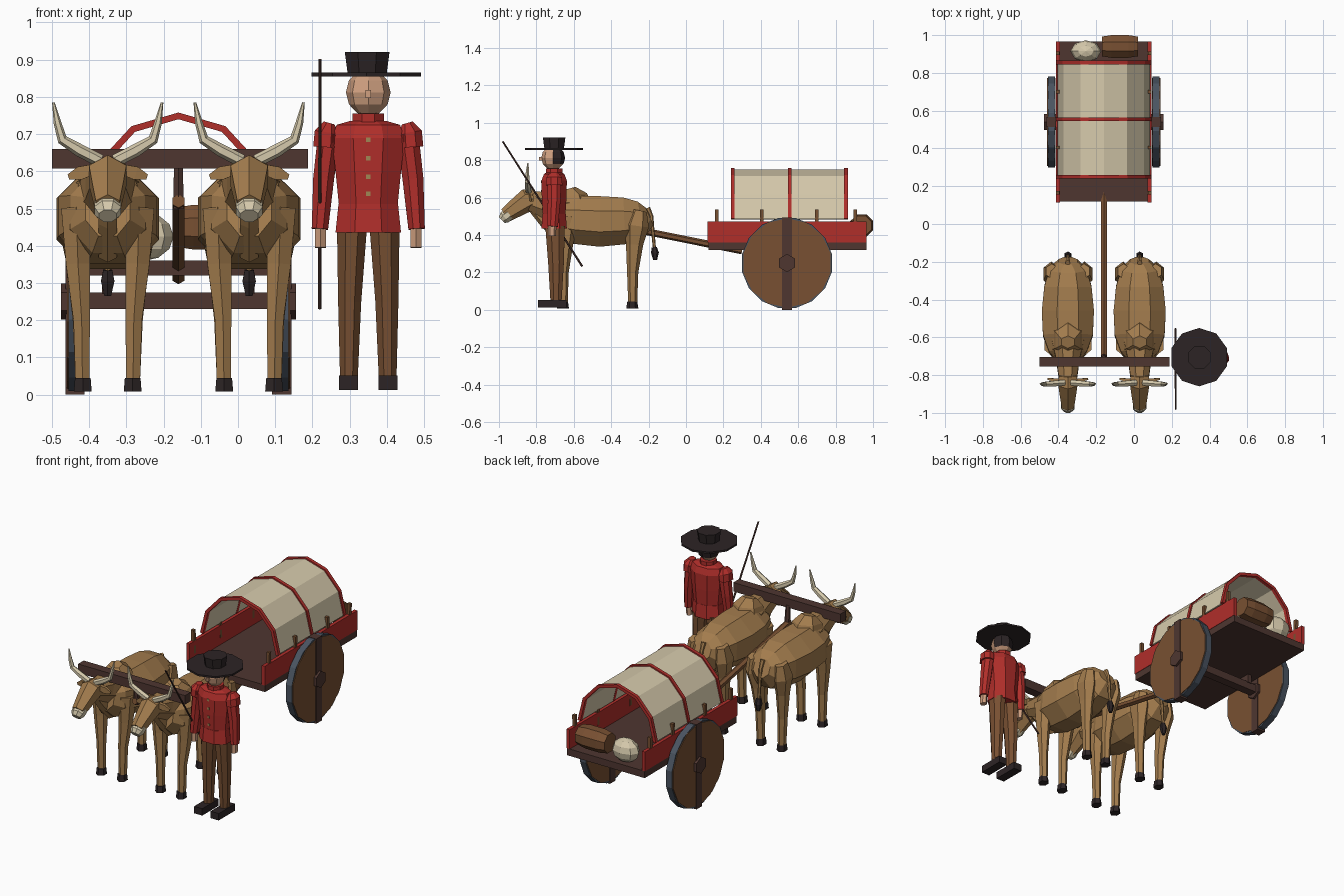
import bpy, bmesh, math
from mathutils import Vector


def mat(name, r, g, b):
    m = bpy.data.materials.new(name)
    lin = [((c / 255 + 0.055) / 1.055) ** 2.4 for c in (r, g, b)]
    m.diffuse_color = (*lin, 1)
    return m


RED = mat("red", 176, 46, 42)
CREAM = mat("cream", 214, 202, 172)
TAN = mat("tan_hide", 164, 125, 78)
WOOD = mat("brown_wood", 120, 80, 50)
DARK = mat("dark_wood", 78, 54, 48)
BLACK = mat("black", 44, 36, 37)
IRON = mat("iron", 74, 84, 97)
SKIN = mat("skin", 208, 160, 128)
BRASS = mat("brass", 160, 135, 85)
X, Y = Vector((1, 0, 0)), Vector((0, 1, 0))


def finish(name, bm, *mats):
    bmesh.ops.recalc_face_normals(bm, faces=bm.faces)
    me = bpy.data.meshes.new(name)
    bm.to_mesh(me)
    bm.free()
    for m in mats:
        me.materials.append(m)
    ob = bpy.data.objects.new(name, me)
    bpy.context.collection.objects.link(ob)
    return ob


def loft(name, rings, m, n=8, ref=X, off=(0, 0, 0)):
    """Faceted tube; each ring is (x, y, z, half width along ref, other half width)."""
    bm = bmesh.new()
    pts = [Vector(r[:3]) + Vector(off) for r in rings]
    loops = []
    for i, p in enumerate(pts):
        t = (pts[min(i + 1, len(pts) - 1)] - pts[max(i - 1, 0)]).normalized()
        u = (ref - t * ref.dot(t)).normalized()
        v = t.cross(u)
        a, b = rings[i][3], rings[i][-1]
        k = 1 / math.cos(math.pi / n)
        angs = [2 * math.pi * (j + 0.5) / n for j in range(n)]
        loops.append([bm.verts.new(p + u * a * k * math.cos(q) + v * b * k * math.sin(q)) for q in angs])
    for l0, l1 in zip(loops, loops[1:]):
        for j in range(n):
            bm.faces.new((l0[j], l0[(j + 1) % n], l1[(j + 1) % n], l1[j]))
    bm.faces.new(loops[0])
    bm.faces.new(loops[-1])
    return finish(name, bm, m)


def box(name, x0, x1, y0, y1, z0, z1, m):
    bm = bmesh.new()
    bmesh.ops.create_cube(bm, size=1)
    for v in bm.verts:
        v.co = ((x0 + x1) / 2 + v.co.x * (x1 - x0), (y0 + y1) / 2 + v.co.y * (y1 - y0),
                (z0 + z1) / 2 + v.co.z * (z1 - z0))
    return finish(name, bm, m)


def ball(name, c, r, m):
    bm = bmesh.new()
    bmesh.ops.create_uvsphere(bm, u_segments=8, v_segments=6, radius=1)
    for v in bm.verts:
        v.co = [c[i] + v.co[i] * r[i] for i in range(3)]
    return finish(name, bm, m)


def arch(name, y0, y1, rx, h, thick, m):
    """Half-ellipse cover in six flat steps."""
    bm = bmesh.new()
    rows = []
    for i in range(7):
        a = math.pi * i / 6
        rows.append([bm.verts.new((CX + rx * math.cos(a), y, 0.485 + h * math.sin(a))) for y in (y0, y1)])
    for p, q in zip(rows, rows[1:]):
        bm.faces.new((p[0], p[1], q[1], q[0]))
    ob = finish(name, bm, m)
    s = ob.modifiers.new("thickness", "SOLIDIFY")
    s.thickness, s.offset = thick, 0


# ---- cart ----
CX = -0.16
box("cart_bed", CX - 0.25, CX + 0.25, 0.12, 0.965, 0.32, 0.36, DARK)
box("axle", CX - 0.26, CX + 0.26, 0.515, 0.565, 0.23, 0.275, DARK)
arch("canvas_cover", 0.255, 0.855, 0.24, 0.26, 0.01, CREAM)
for i, y in enumerate((0.25, 0.555, 0.855)):
    arch(f"cover_hoop_{i}", y - 0.01, y + 0.01, 0.243, 0.264, 0.018, RED)
for s in (-1, 1):
    def sx(a):
        return CX + s * a
    box("side_board", sx(0.232), sx(0.252), 0.115, 0.965, 0.36, 0.472, RED)
    box("axle_block", sx(0.18), sx(0.205), 0.51, 0.57, 0.27, 0.325, DARK)
    for y in (0.165, 0.405, 0.70, 0.905):
        loft("side_stake", [(sx(0.24), y, 0.40, 0.009), (sx(0.243), y, 0.535, 0.009)], WOOD, 4)
    # wheel: wooden disc inside an iron tyre, plank across, six-sided hub
    wy, wz = 0.54, 0.25
    loft("wheel_tyre", [(sx(0.258), wy, wz, 0.240), (sx(0.296), wy, wz, 0.240)], IRON, 16, Y)
    wheel = loft("wheel_disc", [(sx(0.255), wy, wz, 0.233), (sx(0.300), wy, wz, 0.233)], WOOD, 14, Y)
    box("wheel_plank", sx(0.252), sx(0.304), wy - 0.026, wy + 0.026, 0.0, 0.492, DARK)
    loft("wheel_hub", [(sx(0.24), wy, wz, 0.042), (sx(0.316), wy, wz, 0.042)], DARK, 6, Y)

# load at the back
loft("barrel", [(-0.17, 0.94, 0.45, 0.052), (-0.12, 0.94, 0.45, 0.06), (-0.03, 0.94, 0.45, 0.06),
                (0.02, 0.94, 0.45, 0.052)], WOOD, 8, Y)
ball("sack", (-0.255, 0.915, 0.425), (0.082, 0.058, 0.066), CREAM)

# draught pole and yoke
loft("draught_pole", [(CX, 0.30, 0.315, 0.016), (CX, -0.72, 0.52, 0.016)], WOOD, 6)
box("yoke", -0.50, 0.188, -0.755, -0.703, 0.608, 0.66, DARK)
loft("yoke_peg", [(CX, -0.70, 0.50, 0.014), (CX, -0.71, 0.62, 0.012)], DARK, 6)


# ---- oxen ----
def ox(cx):
    o = (cx, 0, 0)
    loft("ox_body", [(0, -0.195, 0.50, 0.05, 0.05), (0, -0.24, 0.48, 0.10, 0.10), (0, -0.33, 0.475, 0.125, 0.125),
                     (0, -0.46, 0.472, 0.138, 0.135), (0, -0.59, 0.48, 0.132, 0.128),
                     (0, -0.68, 0.49, 0.10, 0.11), (0, -0.725, 0.50, 0.06, 0.075)], TAN, 8, X, o)
    loft("ox_neck", [(0, -0.62, 0.53, 0.085, 0.10), (0, -0.73, 0.555, 0.06, 0.075),
                     (0, -0.84, 0.585, 0.045, 0.05)], TAN, 8, X, o)
    loft("ox_hump", [(0, -0.61, 0.55, 0.085, 0.095), (0, -0.615, 0.61, 0.065, 0.075),
                     (0, -0.625, 0.648, 0.035, 0.03)], TAN, 6, X, o)
    loft("ox_dewlap", [(0, -0.66, 0.38, 0.025, 0.03), (0, -0.75, 0.47, 0.025, 0.03),
                       (0, -0.82, 0.55, 0.02, 0.025)], TAN, 6, X, o)
    loft("ox_head", [(0, -0.80, 0.60, 0.048, 0.038), (0, -0.845, 0.588, 0.05, 0.054),
                     (0, -0.90, 0.55, 0.042, 0.045), (0, -0.965, 0.505, 0.032, 0.034)], TAN, 6, X, o)
    loft("ox_muzzle", [(0, -0.945, 0.512, 0.036, 0.032), (0, -0.97, 0.494, 0.036, 0.034),
                       (0, -0.985, 0.48, 0.024, 0.022)], CREAM, 8, X, o)
    for s in (-1, 1):
        loft("ox_horn", [(s * 0.02, -0.84, 0.628, 0.015), (s * 0.075, -0.845, 0.656, 0.015),
                         (s * 0.122, -0.848, 0.685, 0.012), (s * 0.135, -0.848, 0.73, 0.009),
                         (s * 0.146, -0.845, 0.785, 0.003)], CREAM, 6, Y, o)
        loft("ox_ear", [(s * 0.04, -0.83, 0.605, 0.010, 0.014), (s * 0.075, -0.825, 0.595, 0.008, 0.018),
                        (s * 0.105, -0.82, 0.585, 0.005, 0.007)], TAN, 4, Y, o)
        loft("ox_rear_leg", [(s * 0.085, -0.25, 0.53, 0.03, 0.035), (s * 0.088, -0.265, 0.45, 0.042, 0.058),
                             (s * 0.08, -0.275, 0.35, 0.03, 0.04), (s * 0.072, -0.285, 0.20, 0.022, 0.026),
                             (s * 0.068, -0.285, 0.04, 0.019, 0.021)], TAN, 6, X, o)
        loft("ox_front_leg", [(s * 0.085, -0.635, 0.50, 0.04, 0.055), (s * 0.08, -0.645, 0.35, 0.032, 0.036),
                              (s * 0.07, -0.655, 0.20, 0.022, 0.024),
                              (s * 0.068, -0.655, 0.04, 0.019, 0.020)], TAN, 6, X, o)
        for y in (-0.287, -0.658):
            loft("ox_hoof", [(s * 0.067, y, 0.008, 0.024, 0.028), (s * 0.067, y, 0.045, 0.021, 0.023)],
                 BLACK, 6, X, o)
    loft("ox_tail", [(0, -0.205, 0.545, 0.012), (0, -0.185, 0.50, 0.009), (0, -0.168, 0.32, 0.007)], TAN, 6, X, o)
    loft("ox_tail_tuft", [(0, -0.17, 0.335, 0.012), (0, -0.166, 0.305, 0.018), (0, -0.165, 0.265, 0.009)],
         BLACK, 6, X, o)


for cx in (-0.35, 0.03):
    ox(cx)

# ---- driver ----
D = (0.35, -0.705, 0)
loft("jacket_skirt", [(0, 0, 0.435, 0.088, 0.068), (0, 0, 0.512, 0.08, 0.062)], RED, 8, X, D)
loft("jacket_body", [(0, 0, 0.50, 0.078, 0.06), (0, 0, 0.60, 0.088, 0.066), (0, 0, 0.69, 0.098, 0.068),
                     (0, 0, 0.725, 0.085, 0.055), (0, 0, 0.735, 0.05, 0.04)], RED, 8, X, D)
loft("collar", [(0, 0, 0.715, 0.042, 0.044), (0, 0, 0.755, 0.042, 0.044)], RED, 8, X, D)
for z, y in ((0.54, -0.066), (0.585, -0.068), (0.635, -0.07), (0.685, -0.071)):
    box("button", 0.344, 0.356, D[1] + y, D[1] - 0.055, z - 0.006, z + 0.006, BRASS)
for s in (-1, 1):
    loft("trouser_leg", [(s * 0.052, 0.01, 0.05, 0.024, 0.03), (s * 0.05, 0.01, 0.25, 0.031, 0.042),
                         (s * 0.044, 0.005, 0.445, 0.04, 0.052)], WOOD, 8, X, D)
    box("boot", 0.35 + s * 0.053 - 0.026, 0.35 + s * 0.053 + 0.026, -0.79, -0.64, 0.012, 0.052, BLACK)
    loft("sleeve", [(s * 0.105, 0, 0.70, 0.03, 0.038), (s * 0.12, 0, 0.58, 0.028, 0.034),
                    (s * 0.13, -0.008, 0.445, 0.022, 0.028)], RED, 8, X, D)
    loft("shoulder_puff", [(s * 0.115, 0, 0.665, 0.033, 0.044), (s * 0.112, 0, 0.705, 0.032, 0.042),
                           (s * 0.105, 0, 0.73, 0.015, 0.022)], RED, 8, X, D)
    loft("hand", [(s * 0.128, -0.01, 0.45, 0.015, 0.02), (s * 0.128, -0.012, 0.395, 0.015, 0.018)], SKIN, 6, X, D)

# head with dark hair on the upper back
head = ball("head", (0.35, -0.71, 0.812), (0.06, 0.064, 0.064), SKIN)
head.data.materials.append(BLACK)
for f in head.data.polygons:
    if f.center.y > -0.70 and f.center.z > 0.785:
        f.material_index = 1
box("nose", 0.343, 0.357, -0.785, -0.76, 0.797, 0.818, SKIN)
loft("hat_brim", [(0.345, -0.705, 0.855, 0.147), (0.345, -0.705, 0.865, 0.147)], BLACK, 10)
loft("hat_crown", [(0.347, -0.705, 0.86, 0.052), (0.347, -0.705, 0.92, 0.06)], BLACK, 8)

# long driving stick in the driver's hand
loft("driving_stick", [(0.22, -0.555, 0.232, 0.005), (0.22, -0.98, 0.90, 0.004)], DARK, 6)
